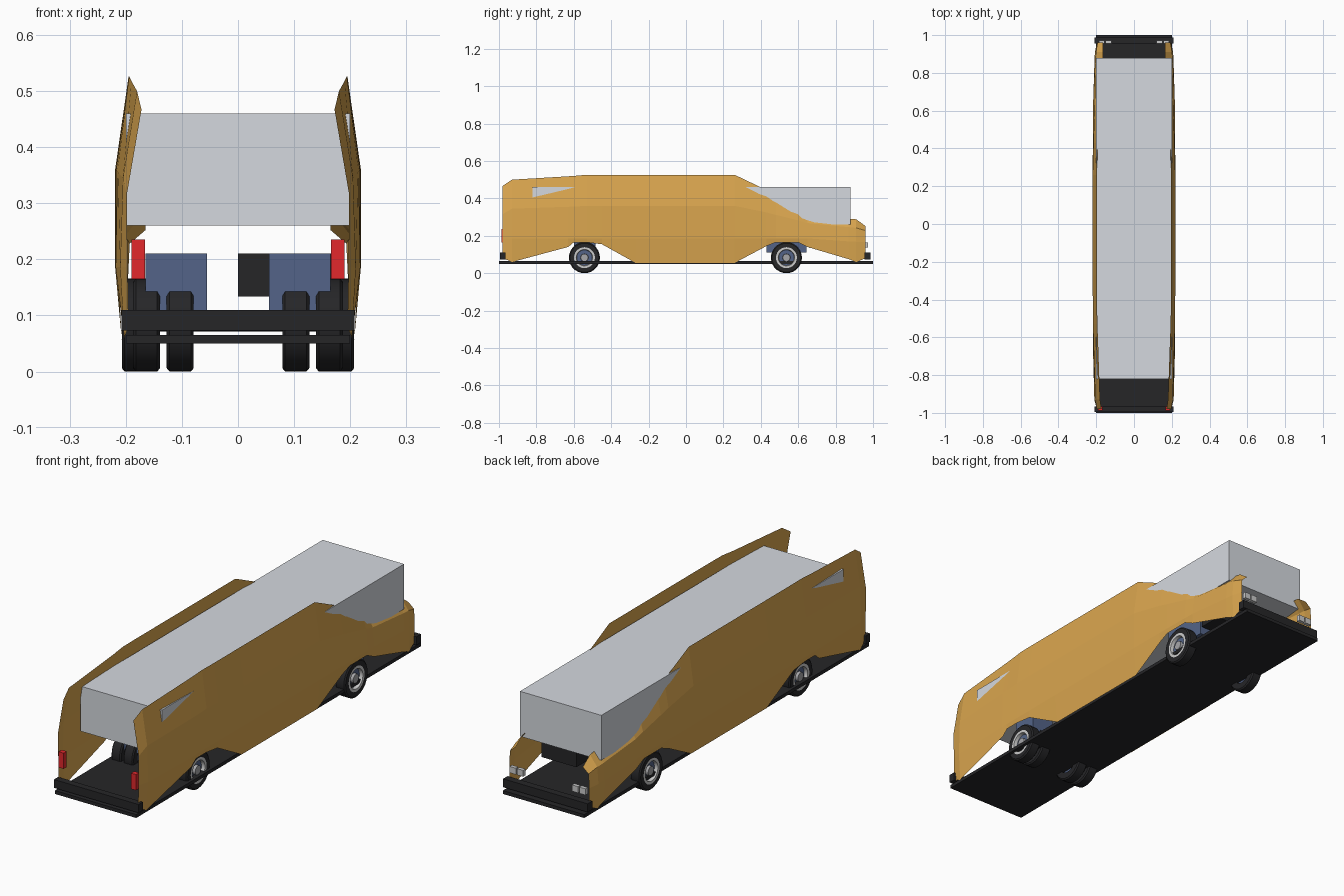
import bpy, math

if "Cube" in bpy.data.objects:
    bpy.data.objects.remove(bpy.data.objects["Cube"])


def material(name, r, g, b):
    m = bpy.data.materials.new(name)
    m.diffuse_color = tuple((c / 255) ** 2.2 for c in (r, g, b)) + (1,)
    m.use_nodes = True
    m.node_tree.nodes["Principled BSDF"].inputs["Base Color"].default_value = m.diffuse_color
    return m


ORANGE = material("orange_paint", 218, 165, 80)
BLACK = material("black", 42, 42, 44)
GLASS = material("pale_glass", 212, 216, 222)
BLUE = material("slate_blue", 84, 100, 135)
RED = material("red", 225, 45, 48)
WHITE = material("white", 235, 235, 235)
GREY = material("hub_grey", 165, 165, 168)


def mesh_object(name, verts, faces, mat):
    me = bpy.data.meshes.new(name)
    me.from_pydata(verts, [], faces)
    me.materials.append(mat)
    ob = bpy.data.objects.new(name, me)
    bpy.context.collection.objects.link(ob)
    return ob


def mirror(ob):
    ob.modifiers.new("mirror", 'MIRROR').use_axis[0] = True
    return ob


def box(name, x, y, z, mat):
    v = [(a, b, c) for a in x for b in y for c in z]
    f = [(0, 1, 3, 2), (4, 6, 7, 5), (0, 4, 5, 1), (2, 3, 7, 6), (0, 2, 6, 4), (1, 5, 7, 3)]
    return mesh_object(name, v, f, mat)


def lathe(name, profile, y, z, mat, n=28):
    # revolve (x, radius) points about an axle parallel to x
    verts = [(x, y + r * math.cos(i * math.tau / n), z + r * math.sin(i * math.tau / n))
             for i in range(n) for x, r in profile]
    k = len(profile)
    faces = [(i * k + j, i * k + (j + 1) % k,
              (i + 1) % n * k + (j + 1) % k, (i + 1) % n * k + j)
             for i in range(n) for j in range(k)]
    ob = mesh_object(name, verts, faces, mat)
    bpy.context.view_layer.objects.active = ob
    ob.select_set(True)
    bpy.ops.object.shade_smooth_by_angle(angle=math.radians(30))
    ob.select_set(False)
    return mirror(ob)


# body side: cross-sections along y, each sill, waist, belt and top as (x, z)
sections = [
    (-.98, (.195, .08), (.197, .186), (.198, .316), (.172, .467)),
    (-.93, (.203, .06), (.210, .186), (.205, .345), (.180, .500)),
    (-.63, (.213, .14), (.218, .186), (.214, .355), (.190, .518)),
    (-.60, (.214, .165), (.218, .186), (.215, .356), (.191, .520)),
    (-.53, (.214, .165), (.218, .186), (.217, .360), (.194, .526)),
    (-.45, (.214, .155), (.218, .186), (.218, .360), (.195, .526)),
    (-.27, (.207, .055), (.219, .186), (.219, .360), (.195, .526)),
    (.26, (.207, .055), (.219, .186), (.219, .360), (.195, .526)),
    (.43, (.212, .145), (.218, .186), (.215, .325), (.194, .445)),
    (.48, (.214, .165), (.218, .186), (.213, .312), (.194, .410)),
    (.60, (.214, .165), (.217, .186), (.209, .282), (.193, .340)),
    (.65, (.213, .14), (.216, .186), (.207, .268), (.185, .315)),
    (.87, (.205, .075), (.209, .170), (.204, .246), (.165, .292)),
    (.91, (.202, .06), (.207, .168), (.201, .242), (.165, .288)),
    (.96, (.195, .08), (.196, .165), (.193, .228), (.165, .252)),
]
verts = [(x, s[0], z) for s in sections for x, z in s[1:]]
faces = [(4 * i + j, 4 * i + 4 + j, 4 * i + 5 + j, 4 * i + 1 + j)
         for i in range(len(sections) - 1) for j in range(3)]
mirror(mesh_object("body_sides", verts, faces, ORANGE))

# cabin glass block and floor
box("cabin_glass", (-.2, .2), (-.82, .88), (.26, .46), GLASS)
box("floor_plate", (-.2, .2), (-1, 1), (.05, .065), BLACK)

# bumpers
box("tail_bumper", (-.208, .208), (-.995, -.965), (.073, .11), BLACK)
box("nose_bumper", (-.208, .208), (.955, .987), (.073, .11), BLACK)

# lamps
mirror(box("tail_lamp", (.166, .19), (-.987, -.965), (.165, .235), RED))
for i, x in enumerate((.12, .156)):
    mirror(box(f"head_lamp_{i}", (x, x + .03), (.955, .972), (.137, .165), WHITE))

# wheel housings and the engine block
mirror(box("rear_housing", (.055, .165), (-.60, -.485), (.11, .21), BLUE))
mirror(box("front_housing", (.055, .165), (.43, .645), (.11, .21), BLUE))
box("engine_block", (0, .17), (.66, .77), (.134, .21), BLACK)

# wheels: twin tyres on the rear axle, single tyres on the front
R, W = .083, .048
for name, x, y in (("rear_inner", .079, -.543), ("rear_outer", .139, -.543), ("front", .159, .537)):
    o = x + W
    lathe(name + "_tyre", [(x, .05), (x, R - .006), (x + .005, R), (o - .005, R),
                           (o, R - .006), (o, .056), (o - .012, .05)], y, R, BLACK)
    lathe(name + "_rim", [(o - .02, .056), (o, .056), (o, .044), (o - .02, .04)], y, R, WHITE)
    lathe(name + "_disc", [(x + .01, 0), (x + .01, .052), (o - .015, .052), (o - .015, 0)], y, R, BLUE)
    lathe(name + "_hub", [(o - .02, 0), (o - .02, .022), (o - .003, .02), (o - .003, 0)], y, R, GREY, 16)
for name, y in (("rear_axle", -.543), ("front_axle", .537)):
    lathe(name, [(0, .012), (.16, .012), (.16, 0), (0, 0)], y, R, BLACK, 12)
